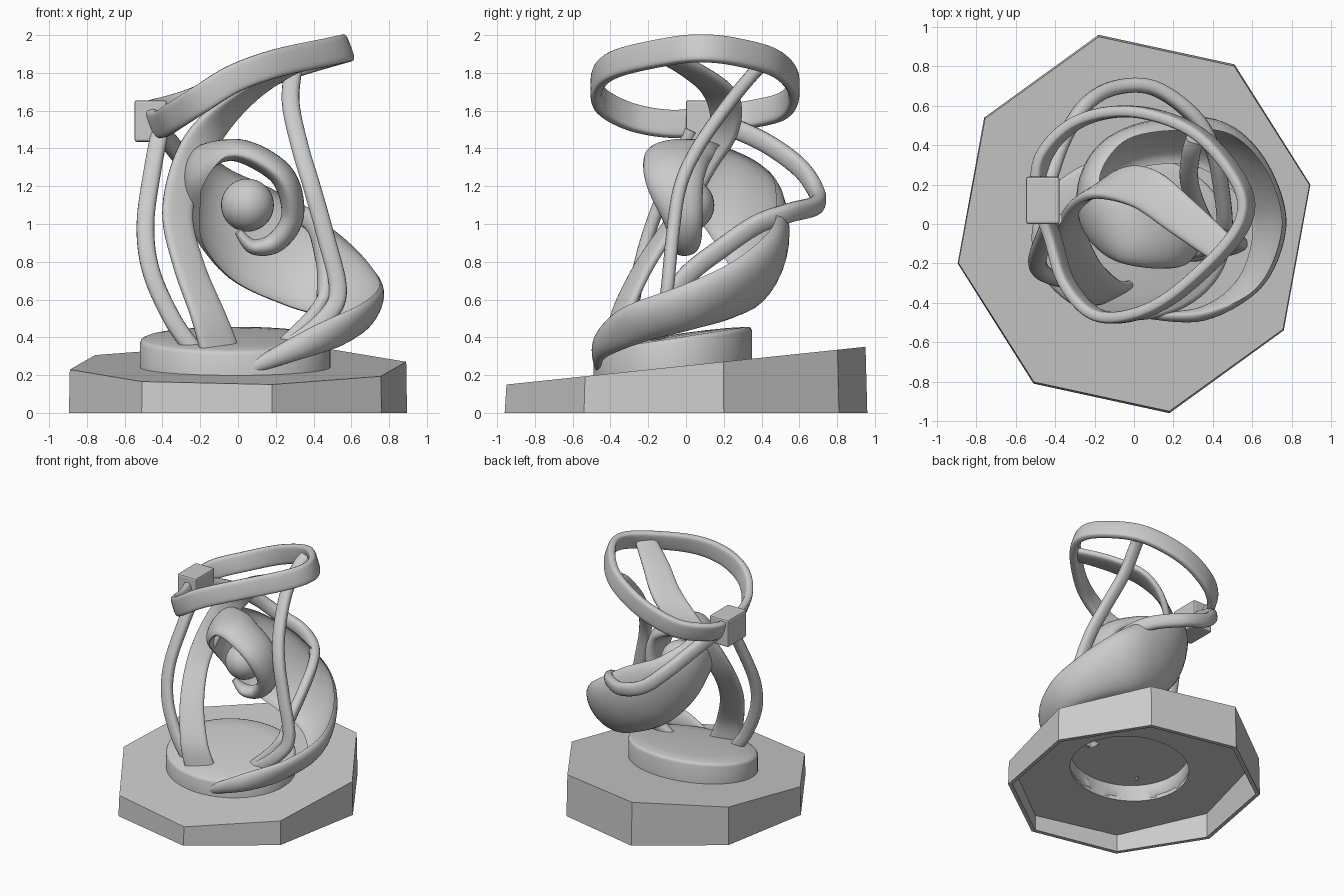
import bpy, bmesh, math
from mathutils import Vector

if "Cube" in bpy.data.objects:
    bpy.data.objects.remove(bpy.data.objects["Cube"])


def loft(name, loops, ring=False, angle=40):
    """Skin a stack of equal-sized loops; cap the ends unless it is a ring."""
    bm = bmesh.new()
    rows = [[bm.verts.new(p) for p in lp] for lp in loops]
    n = len(rows[0])
    pairs = list(zip(rows, rows[1:])) + ([(rows[-1], rows[0])] if ring else [])
    for a, b in pairs:
        for i in range(n):
            j = (i + 1) % n
            bm.faces.new((a[i], a[j], b[j], b[i]))
    if not ring:
        bm.faces.new(rows[0])
        bm.faces.new(rows[-1])
    bmesh.ops.recalc_face_normals(bm, faces=bm.faces)
    me = bpy.data.meshes.new(name)
    bm.to_mesh(me)
    bm.free()
    ob = bpy.data.objects.new(name, me)
    bpy.context.collection.objects.link(ob)
    if angle:
        smooth(ob, angle)
    return ob


def smooth(ob, angle=40):
    bpy.ops.object.select_all(action='DESELECT')
    ob.select_set(True)
    bpy.context.view_layer.objects.active = ob
    bpy.ops.object.shade_smooth_by_angle(angle=math.radians(angle))


def spline(rows, ring=False, steps=8):
    """Catmull-Rom through rows of numbers."""
    n, out = len(rows), []
    get = (lambda i: rows[i % n]) if ring else (lambda i: rows[max(0, min(n - 1, i))])
    for i in range(n if ring else n - 1):
        p = [get(i + k) for k in (-1, 0, 1, 2)]
        for s in range(steps):
            t = s / steps
            out.append([0.5 * (2 * b + (c - a) * t + (2 * a - 5 * b + 4 * c - d) * t * t
                               + (3 * b - a - 3 * c + d) * t ** 3) for a, b, c, d in zip(*p)])
    if not ring:
        out.append(list(rows[-1]))
    return out


def sweep(name, rows, ring=False, sides=20, power=1.0):
    """rows: x,y,z, width direction, half width, outer bulge, inner offset.
    A power below 1 makes the section squarer."""
    pts = spline(rows, ring)
    n, loops = len(pts), []
    for i, r in enumerate(pts):
        nxt = pts[(i + 1) % n] if ring else pts[min(i + 1, n - 1)]
        prv = pts[i - 1] if ring else pts[max(i - 1, 0)]
        t = (Vector(nxt[:3]) - Vector(prv[:3])).normalized()
        w = Vector(r[3:6])
        w = (w - t * w.dot(t)).normalized()
        out = t.cross(w)
        loop = []
        for k in range(sides):
            a = math.tau * k / sides
            c, s = (math.copysign(abs(v) ** power, v) for v in (math.cos(a), math.sin(a)))
            loop.append(Vector(r[:3]) + w * r[6] * c
                        + out * (s * r[7] if s > 0 else -s * r[8]))
        loops.append(loop)
    return loft(name, loops, ring, 50)


def strand(name, pts, w, hw, th):
    return sweep(name, [(*p, *w, hw, th, -th) for p in pts], sides=16, power=.8)


def cut(ob, cutter):
    m = ob.modifiers.new("hollow", 'BOOLEAN')
    m.operation, m.object, m.solver = 'DIFFERENCE', cutter, 'EXACT'
    cutter.hide_render = True
    cutter.hide_set(True)


# octagonal plinth with a sloping top
half = [(-0.18, 0.96), (0.51, 0.81), (0.895, 0.2), (0.76, -0.54)]
octa = half + [(-x, -y) for x, y in half]


def slope(x, y, lift=0.0):
    return (x, y, 0.25 + 0.105 * y + lift)


plinth = loft("plinth", [[(x, y, 0) for x, y in octa],
                         [slope(x * .995, y * .99) for x, y in octa]], angle=0)
inner = [(x * .965, y * .965) for x, y in octa]
cut(plinth, loft("plinth_cutter", [[(x, y, -0.1) for x, y in inner],
                                   [slope(x, y, -0.03) for x, y in inner]], angle=0))


# oval drum on the plinth, hollow from below
def oval(s, z0, k):
    pts = []
    for i in range(64):
        a = math.tau * i / 64
        x, y = -0.015 + .505 * s * math.cos(a), -0.07 + .42 * s * math.sin(a)
        pts.append((x, y, z0 + k * y))
    return pts


drum = loft("drum", [oval(1, .235, .105), oval(1, .38, .15), oval(.985, .397, .155),
                     oval(.95, .405, .155), oval(.7, .415, .155), oval(.4, .422, .155),
                     oval(.1, .425, .155)], angle=55)
cut(plinth, loft("plinth_hole_cutter", [oval(.93, .1, 0), oval(.93, .36, .155)], angle=0))
cut(drum, loft("drum_hole_cutter", [oval(.93, .1, 0), oval(.93, .37, .155)]))

# big leaf that winds up from the front and curls over the ball
sweep("spiral_leaf", [
    (.05, -.46, .23, .1, 0, 1, .03, .02, -.01),
    (.35, -.44, .36, .2, -.1, 1, .07, .05, -.02),
    (.59, -.27, .47, .4, -.2, .8, .11, .06, .00),
    (.67, .00, .56, .5, .0, .8, .14, .08, .03),
    (.56, .24, .66, .5, .2, .8, .19, .10, .06),
    (.36, .38, .78, .4, .3, .8, .25, .13, .09),
    (.09, .37, .94, .4, .35, .8, .28, .14, .10),
    (-.13, .27, 1.12, .3, .6, .7, .24, .12, .08),
    (-.18, .07, 1.28, 0, .8, .5, .18, .10, .05),
    (.00, -.03, 1.36, 0, 1, 0, .18, .09, -.03),
    (.22, -.06, 1.25, 0, 1, 0, .16, .08, -.05),
    (.28, -.02, 1.05, 0, 1, 0, .11, .07, -.05),
    (.20, .00, .91, 0, 1, 0, .08, .06, -.05),
    (.08, -.02, .88, 0, 1, 0, .06, .04, -.04),
    (.00, -.05, .96, 0, 1, 0, .02, .02, -.02)], sides=28)

# ball inside the curl
bpy.ops.mesh.primitive_uv_sphere_add(segments=32, ring_count=20, radius=.14,
                                     location=(.05, .01, 1.1))
bpy.context.object.name = "ball"
smooth(bpy.context.object)

# tilted crown ring with a squarish section
crown = [(-.47, .12, 1.55), (-.46, .34, 1.58), (-.28, .52, 1.63), (0, .57, 1.74),
         (.3, .475, 1.85), (.5, .27, 1.91), (.57, .08, 1.93), (.475, -.11, 1.91),
         (.2, -.365, 1.85), (-.02, -.465, 1.77), (-.2, -.455, 1.66), (-.34, -.3, 1.57),
         (-.41, -.08, 1.53)]
sweep("crown_ring", [(*p, -.35, 0, .94, .075, .03, -.03) for p in crown], ring=True, power=.5)

# joint block on the ring
bpy.ops.mesh.primitive_cube_add(size=1, location=(-.463, .12, 1.545))
block = bpy.context.object
block.name = "joint_block"
block.scale = (.17, .24, .22)
bpy.ops.object.transform_apply(location=False, rotation=False)
bev = block.modifiers.new("bevel", 'BEVEL')
bev.width, bev.segments = .012, 2

# wide twisting ribbon from the drum to the right of the ring
sweep("wide_ribbon", [(*p, *w, hw, .028, -.028) for p, w, hw in [
    ((-.10, -.35, .34), (1, .5, 0), .11),
    ((-.16, -.34, .52), (1, .5, 0), .10),
    ((-.26, -.22, .78), (1, .5, 0), .09),
    ((-.32, -.04, 1.05), (1, .5, 0), .085),
    ((-.26, .11, 1.32), (.9, .5, 0), .09),
    ((-.13, .20, 1.52), (.8, .6, 0), .10),
    ((.05, .18, 1.69), (.6, .7, 0), .11),
    ((.24, .04, 1.81), (.6, .7, 0), .10),
    ((.44, -.12, 1.89), (.6, .7, 0), .08)]], power=.6)

# slim struts
strand("left_strut", [(-.24, -.30, .34), (-.35, -.29, .5), (-.46, -.25, .75), (-.49, -.18, 1.0),
                      (-.45, -.06, 1.3), (-.41, .03, 1.5)], (1, 0, .2), .047, .035)
strand("right_strut", [(.28, -.16, .36), (.46, -.13, .5), (.53, -.1, .65), (.46, -.07, .95),
                       (.39, -.03, 1.2), (.33, .06, 1.4), (.28, .22, 1.63), (.29, .36, 1.8),
                       (.31, .43, 1.86)], (1, .1, .1), .047, .035)
strand("back_loop", [(-.43, .22, 1.52), (-.36, .42, 1.43), (-.25, .60, 1.3), (-.1, .69, 1.17),
                     (.1, .69, 1.1), (.3, .55, 1.06), (.4, .38, 1.0), (.44, .2, .88),
                     (.46, 0, .72), (.43, -.1, .54), (.25, -.15, .35)], (.2, .1, 1), .052, .038)
